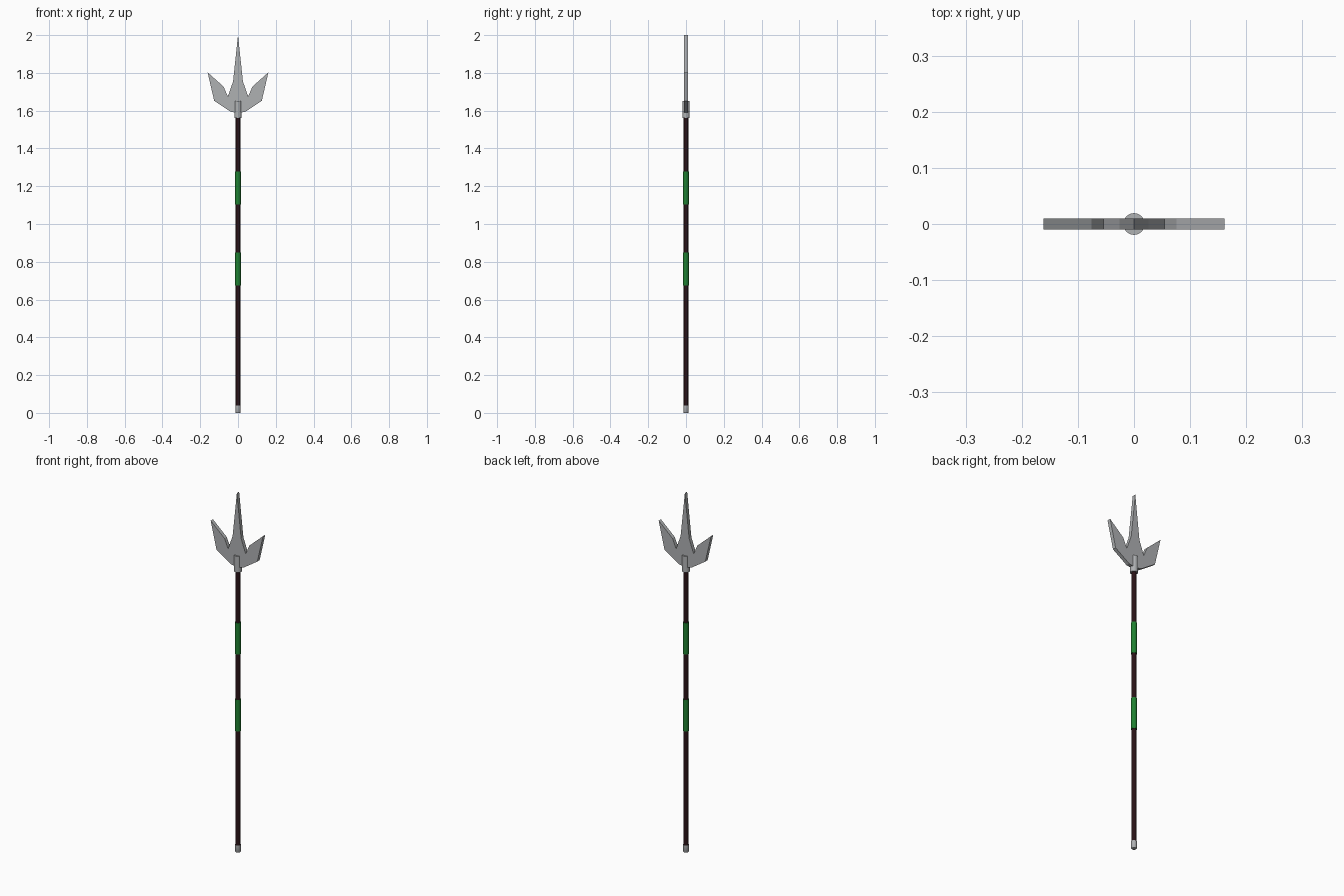
import bpy, bmesh, math

if "Cube" in bpy.data.objects:
    bpy.data.objects.remove(bpy.data.objects["Cube"])


def material(name, rgb):
    m = bpy.data.materials.new(name)
    m.diffuse_color = (*rgb, 1)
    m.use_nodes = True
    m.node_tree.nodes["Principled BSDF"].inputs["Base Color"].default_value = m.diffuse_color
    return m


steel = material("steel grey", (0.43, 0.44, 0.45))
wood = material("dark wood", (0.022, 0.006, 0.008))
green = material("green wrap", (0.014, 0.22, 0.03))


def add_object(name, bm, mat):
    bmesh.ops.recalc_face_normals(bm, faces=bm.faces)
    me = bpy.data.meshes.new(name)
    bm.to_mesh(me)
    bm.free()
    me.materials.append(mat)
    ob = bpy.data.objects.new(name, me)
    bpy.context.collection.objects.link(ob)
    return ob


def lathe(name, profile, mat, sides=16):
    """Closed round part from (radius, z) rings."""
    bm = bmesh.new()
    rings = [[bm.verts.new((r * math.cos(2 * math.pi * i / sides),
                            r * math.sin(2 * math.pi * i / sides), z))
              for i in range(sides)] for r, z in profile]
    for a, b in zip(rings, rings[1:]):
        for i in range(sides):
            j = (i + 1) % sides
            bm.faces.new((a[i], a[j], b[j], b[i])).smooth = True
    bm.faces.new(rings[0])
    bm.faces.new(rings[-1])
    for e in bm.edges:
        if len(e.link_faces) == 2 and e.calc_face_angle(0) > math.radians(35):
            e.smooth = False
    return add_object(name, bm, mat)


# Shaft, with steel butt cap and blade socket
lathe("shaft", [(0.012, 0.02), (0.012, 1.58)], wood)
lathe("butt_cap", [(0.012, 0), (0.0145, 0.004), (0.0145, 0.04)], steel)
lathe("blade_socket", [(0.0195, 1.562), (0.0195, 1.652)], steel)

# Two green grips
for name, z0, z1 in (("lower_grip", 0.675, 0.85), ("upper_grip", 1.103, 1.278)):
    lathe(name, [(0.0148, z0), (0.0148, z1)], green)

# Three-pronged flat blade: half outline mirrored, then extruded in depth
half = [(0.04, 1.595), (0.126, 1.652), (0.161, 1.803), (0.076, 1.727),
        (0.054, 1.675), (0.026, 1.755)]
outline = ([(0, 1.587)] + half + [(0, 2.0)]
           + [(-x, z) for x, z in reversed(half)])
bm = bmesh.new()
face = bm.faces.new([bm.verts.new((x, -0.01, z)) for x, z in outline])
ext = bmesh.ops.extrude_face_region(bm, geom=[face], use_keep_orig=True)
bmesh.ops.translate(bm, vec=(0, 0.02, 0),
                    verts=[v for v in ext["geom"] if isinstance(v, bmesh.types.BMVert)])
add_object("trident_blade", bm, steel)
